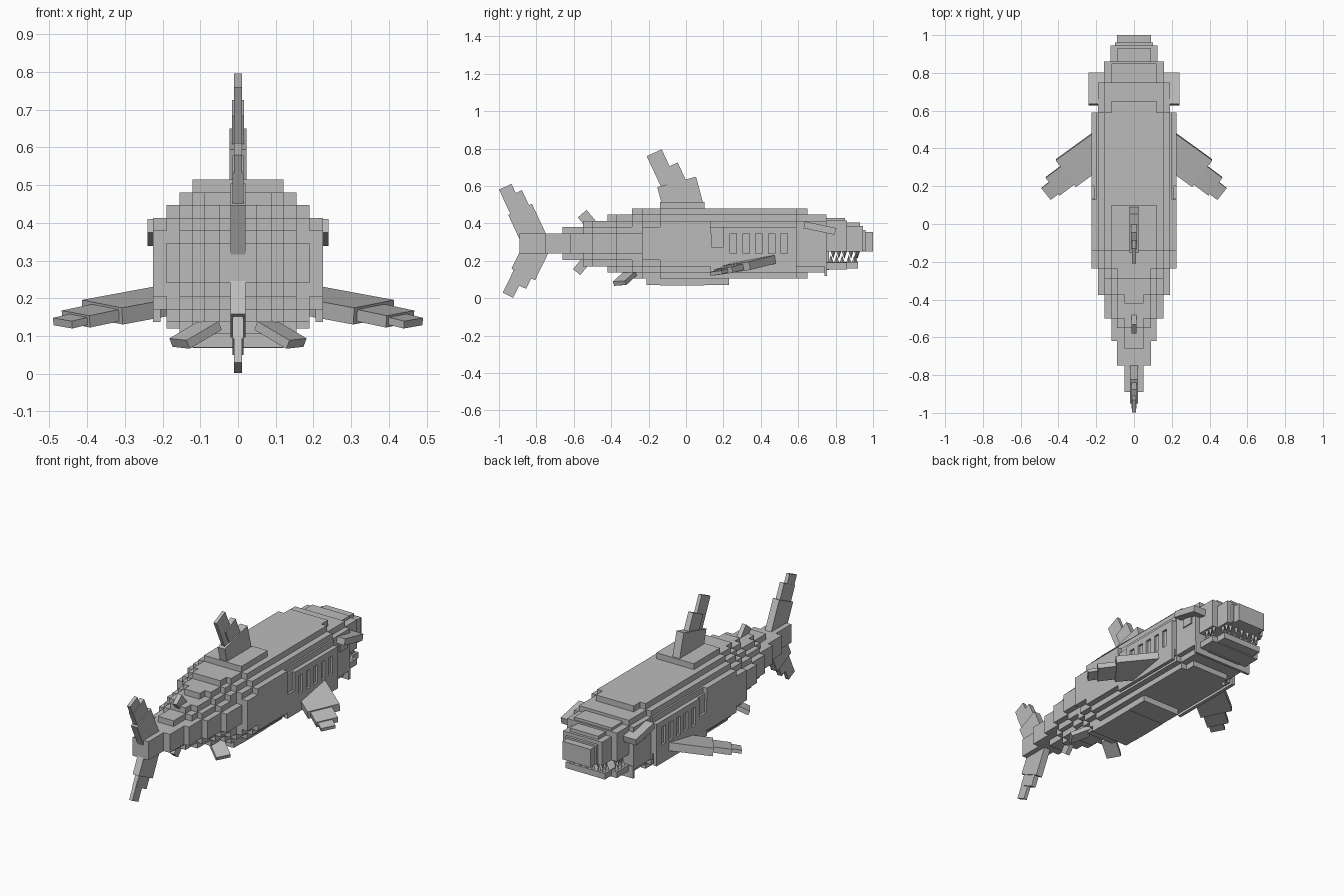
import bpy, bmesh, math
from mathutils import Matrix, Vector

if "Cube" in bpy.data.objects:
    bpy.data.objects.remove(bpy.data.objects["Cube"])

grey = bpy.data.materials.new("plain grey")
grey.diffuse_color = (0.5, 0.5, 0.5, 1)
grey.use_nodes = True
grey.node_tree.nodes["Principled BSDF"].inputs["Base Color"].default_value = grey.diffuse_color


def part(name, build):
    """One object from a function that fills a bmesh."""
    bm = bmesh.new()
    build(bm)
    me = bpy.data.meshes.new(name)
    bm.to_mesh(me)
    bm.free()
    me.materials.append(grey)
    ob = bpy.data.objects.new(name, me)
    bpy.context.collection.objects.link(ob)
    return ob


def box(bm, x0, x1, y0, y1, z0, z1):
    m = Matrix.Translation(((x0 + x1) / 2, (y0 + y1) / 2, (z0 + z1) / 2))
    bmesh.ops.create_cube(bm, size=1, matrix=m @ Matrix.Diagonal((x1 - x0, y1 - y0, z1 - z0, 1)))


def slabs(name, rows):
    """Centred boxes: half width, y0, y1, z0, z1."""
    def build(bm):
        for w, y0, y1, z0, z1 in rows:
            box(bm, -w, w, y0, y1, z0, z1)
    return part(name, build)


def blade(name, rows):
    """Tilted upright boxes: half thickness, end y, end z, chord, length, angle."""
    def build(bm):
        for t, y, z, chord, length, angle in rows:
            r = Matrix.Rotation(math.radians(angle), 4, 'X')
            c = Vector((0, y, z)) - r @ Vector((0, 0, length / 2))
            bmesh.ops.create_cube(bm, size=1, matrix=Matrix.Translation(c) @ r
                                  @ Matrix.Diagonal((2 * t, chord, abs(length), 1)))
    return part(name, build)


def side_fin(name, rows, across, s):
    """Sideways boxes between two points: start, end, chord, thickness."""
    def build(bm):
        for a, b, chord, thick in rows:
            a, b = Vector(a), Vector(b)
            d = (b - a).normalized()
            n = d.cross(Vector(across)).normalized()
            c = n.cross(d)
            r = Matrix((d, c, n)).transposed().to_4x4()
            m = Matrix.Translation((a + b) / 2) @ r @ Matrix.Diagonal(((b - a).length, chord, thick, 1))
            bmesh.ops.create_cube(bm, size=1, matrix=Matrix.Diagonal((s, 1, 1, 1)) @ m)
        bmesh.ops.recalc_face_normals(bm, faces=bm.faces)
    return part(name, build)


# Stepped body: every section is a stack of slabs, narrower as they get taller
tops = [.347, .38, .413, .447, .481, .515]
lows = [.24, .205, .17, .137, .105, .068]
sections = [
    (-.89, -.75, [.05]),
    (-.75, -.66, [.09]),
    (-.66, -.62, [.09, .05]),
    (-.62, -.55, [.12, .05]),
    (-.55, -.50, [.12, .09, .05]),
    (-.50, -.42, [.155, .12, .09]),
    (-.42, -.375, [.155, .12, .09, .05]),
    (-.375, -.29, [.19, .155, .12, .09]),
    (-.29, -.235, [.19, .155, .155, .12, .09]),
    (-.235, -.14, [.225, .225, .19, .155, .12]),
    (-.14, .10, [.225, .225, .225, .19, .155, .12]),
    (.10, .13, [.225, .225, .225, .19, .155]),
    (.13, .59, [.212, .212, .20, .19, .155]),
    (.59, .65, [.19, .19, .19, .16, .12]),
    (.65, .75, [.19, .19, .19, .16]),
]
slabs("body", [(w, y0, y1, lows[k], tops[k])
               for y0, y1, ws in sections for k, w in enumerate(ws)])
slabs("belly", [(.12, -.21, .23, .07, .14)])

# Side plates leaving the gill slots open
slots = [(.135, .20)] + [(.235 + i * .0685, .27 + i * .0685) for i in range(5)]


def gills(bm):
    for s in (-1, 1):
        xs = sorted((s * .205, s * .225))
        box(bm, *xs, .13, .59, .137, .24)
        box(bm, *xs, .20, .59, .345, .38)
        y = .13
        for a, b in slots + [(.59, .59)]:
            box(bm, *xs, y, a, .24, .345)
            y = b
        box(bm, *xs, .13, .20, .24, .275)


part("gill_plates", gills)

# Head
slabs("snout", [(.16, .75, .86, .25, .415), (.12, .75, .85, .25, .43),
                (.125, .85, .945, .25, .385), (.09, .85, .93, .25, .405),
                (.09, .94, 1.0, .25, .355), (.10, .92, .96, .255, .365)])
slabs("mouth_back", [(.11, .74, .765, .15, .30)])
slabs("lower_jaw", [(.16, .74, .86, .155, .19), (.125, .74, .92, .16, .195),
                    (.19, .74, .755, .12, .19)])


def teeth(bm):
    spots = [(s * x, y) for s in (-1, 1) for x, y in
             ((.14, .775), (.14, .805), (.14, .835), (.105, .87), (.105, .90))]
    spots += [(x * .04, .905) for x in (-2, -1, 0, 1, 2)]
    for x, y in spots:
        for z, flip, dy in ((.21, 0, 0), (.232, math.pi, .012)):
            bmesh.ops.create_cone(bm, cap_ends=True, segments=4, radius1=.014, radius2=0, depth=.042,
                                  matrix=Matrix.Translation((x, y + dy, z)) @ Matrix.Rotation(flip, 4, 'X'))


part("teeth", teeth)


def brows(bm):
    for s in (-1, 1):
        r = Matrix.Rotation(math.radians(-12), 4, 'X')
        bmesh.ops.create_cube(bm, size=1, matrix=Matrix.Translation((s * .198, .715, .375)) @ r
                              @ Matrix.Diagonal((.085, .17, .037, 1)))


part("brows", brows)


def eyes(bm):
    for s in (-1, 1):
        xs = sorted((s * .185, s * .197))
        box(bm, *xs, .65, .72, .315, .365)


part("eyes", eyes)

# Upright fins
blade("dorsal_fin", [(.023, -.05, .622, .215, .16, 15),
                     (.016, -.09, .705, .10, .16, 25),
                     (.01, -.17, .778, .088, .22, 25)])
blade("second_dorsal_fin", [(.013, -.555, .452, .062, .10, 40)])
blade("anal_fin", [(.013, -.585, .14, .05, -.09, -40)])
blade("tail_upper_lobe", [(.02, -.887, .475, .14, .19, 25),
                          (.014, -.927, .555, .11, .20, 25),
                          (.01, -.966, .596, .073, .20, 25)])
blade("tail_lower_lobe", [(.02, -.87, .127, .14, -.17, -26),
                          (.014, -.90, .072, .10, -.15, -26),
                          (.01, -.952, .016, .062, -.18, -26)])

# Paired fins
for s, side in ((1, "right"), (-1, "left")):
    side_fin("pectoral_fin_" + side,
             [((.16, .415, .20), (.36, .27, .163), .178, .045),
              ((.33, .275, .166), (.43, .20, .145), .12, .032),
              ((.40, .21, .15), (.465, .16, .134), .08, .02)], (.57, .80, .12), s)
    side_fin("pelvic_fin_" + side, [((.07, -.30, .13), (.155, -.355, .08), .08, .025)], (.5, .85, .1), s)
